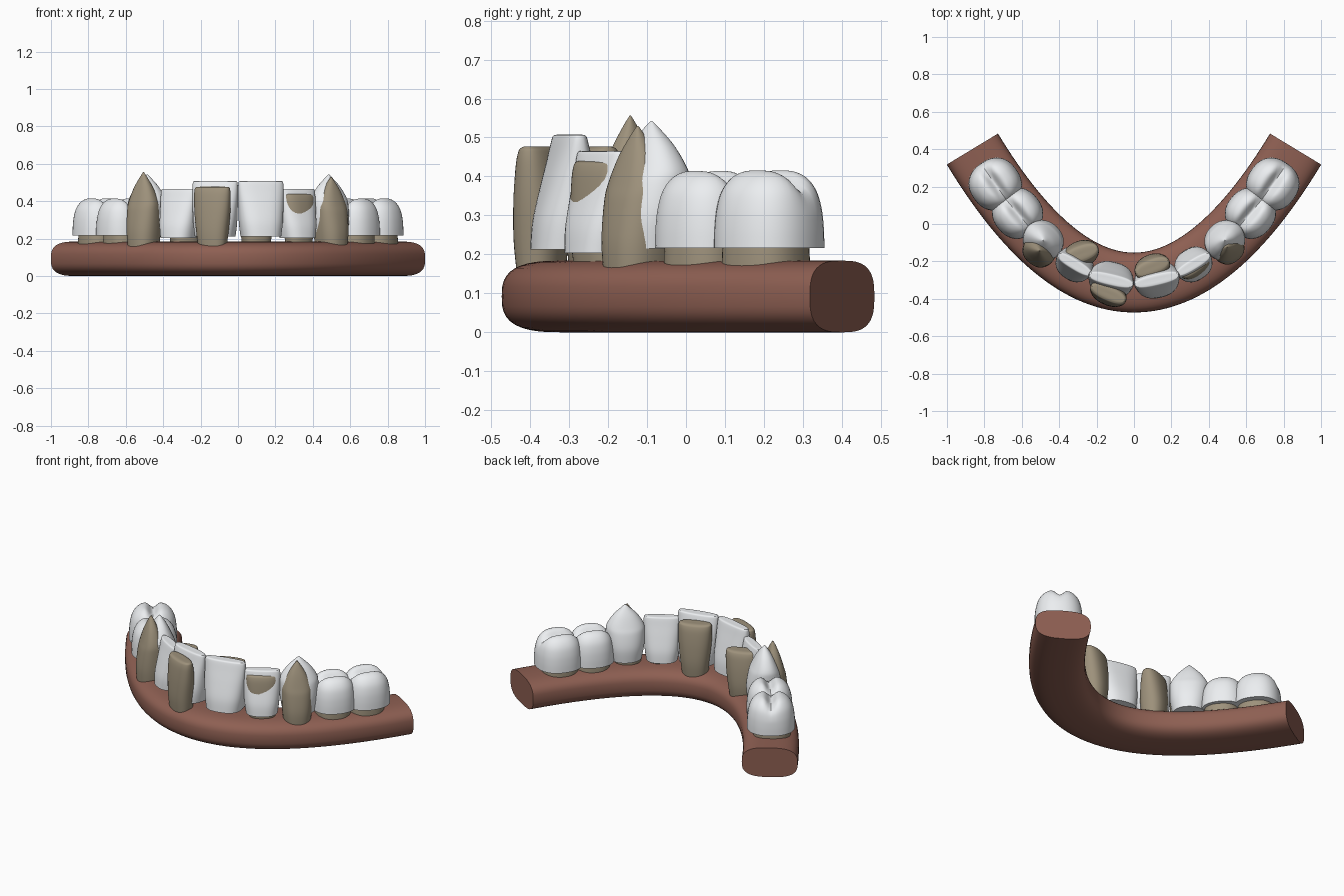
import bpy, bmesh, math

if "Cube" in bpy.data.objects:
    bpy.data.objects.remove(bpy.data.objects["Cube"])

def material(name, rgb):
    m = bpy.data.materials.new(name)
    m.diffuse_color = (*rgb, 1)
    m.use_nodes = True
    m.node_tree.nodes["Principled BSDF"].inputs["Base Color"].default_value = m.diffuse_color
    return m

GUM = material("gum", (0.27, 0.115, 0.085))
ENAMEL = material("enamel", (0.84, 0.86, 0.88))
DENTIN = material("dentin", (0.34, 0.285, 0.2))

def arch(x):
    """Point height and angle of the parabolic dental arch at x."""
    return -0.313 + 0.956 * x * x, math.atan(2 * 0.956 * x)

def spline(pts, steps=5):
    """Catmull-Rom smoothing of a profile."""
    p = [pts[0]] + pts + [pts[-1]]
    out = []
    for i in range(1, len(p) - 2):
        for s in range(steps):
            t = s / steps
            out.append([0.5 * (2 * b + (c - a) * t + (2 * a - 5 * b + 4 * c - d) * t * t
                               + (3 * b - a - 3 * c + d) * t ** 3)
                        for a, b, c, d in zip(*p[i - 1:i + 3])])
    return out + [list(pts[-1])]

def oval(n, e):
    """Unit superellipse with n points."""
    for i in range(n):
        c, s = math.cos(2 * math.pi * i / n), math.sin(2 * math.pi * i / n)
        yield (math.copysign(abs(c) ** (2 / e), c), math.copysign(abs(s) ** (2 / e), s))

def loft(name, rings, mat, angle=40):
    """Skin a list of closed rings and cap both ends."""
    bm = bmesh.new()
    rows = [[bm.verts.new(co) for co in r] for r in rings]
    n = len(rows[0])
    for a, b in zip(rows, rows[1:]):
        for i in range(n):
            bm.faces.new((a[i], a[(i + 1) % n], b[(i + 1) % n], b[i]))
    bm.faces.new(rows[0][::-1])
    bm.faces.new(rows[-1])
    bmesh.ops.recalc_face_normals(bm, faces=bm.faces)
    me = bpy.data.meshes.new(name)
    bm.to_mesh(me)
    bm.free()
    me.materials.append(mat)
    ob = bpy.data.objects.new(name, me)
    bpy.context.collection.objects.link(ob)
    bpy.ops.object.select_all(action='DESELECT')
    ob.select_set(True)
    bpy.context.view_layer.objects.active = ob
    bpy.ops.object.shade_smooth_by_angle(angle=math.radians(angle))
    return ob

# Profiles: (height fraction, width fraction, depth fraction)
INCISOR = [(0, .86, 1), (.25, .94, .93), (.55, .98, .7), (.8, 1, .48), (.95, .99, .35),
           (.99, .96, .29), (1, .9, .2), (1, .4, .06), (1, .02, .01)]
CANINE = [(0, .84, .95), (.25, .97, 1), (.5, 1, .86), (.63, .94, .7), (.8, .62, .45),
          (.93, .24, .2), (1, .02, .02)]
MOLAR = [(0, 1, 1), (.25, .99, .99), (.5, .95, .95), (.72, .86, .86), (.88, .7, .7),
         (.97, .5, .5), (1, .3, .3), (1.0, .02, .02)]
STUMP = [(0, .72, .85), (.3, .85, 1), (.6, .96, .95), (.85, 1, .8), (.96, .98, .65),
         (.99, .93, .5), (1, .8, .3), (1, .02, .01)]

def tooth(name, profile, mat, x, y, angle, w, d, z0, z1, e=2.4, groove=0):
    ca, sa = math.cos(angle), math.sin(angle)
    rings = []
    for t, fw, fd in spline(profile):
        ring = []
        for u, v in oval(40, e):
            u, v = u * fw * w, v * fd * d
            # fissure running along the chewing surface
            z = z0 + (z1 - z0) * t - groove * math.exp(-(v / .028) ** 2) * max(0, t - .4) / .6
            ring.append((x + u * ca - v * sa, y + u * sa + v * ca, z))
        rings.append(ring)
    return loft(name, rings, mat)

# Gum arch: rounded section swept along the parabola
rings = []
for i in range(65):
    x = -0.864 + 1.728 * i / 64
    y, a = arch(x)
    rings.append([(x + v * 0.16 * math.sin(a), y - v * 0.16 * math.cos(a), 0.092 + h * 0.092)
                  for v, h in oval(40, 2.9)])
loft("gum", rings, GUM, 50)

# Crowns, mirrored left and right
for side, s in (("left", -1), ("right", 1)):
    for kind, prof, x, w, d, z0, z1, e, g in (
            ("central_incisor", INCISOR, .122, .124, .097, .212, .507, 2.6, 0),
            ("lateral_incisor", INCISOR, .318, .106, .088, .203, .465, 2.6, 0),
            ("canine", CANINE, .485, .112, .103, .215, .542, 2.2, 0),
            ("premolar", MOLAR, .622, .130, .132, .217, .417, 2.3, .04),
            ("molar", MOLAR, .742, .135, .138, .217, .418, 2.3, .04)):
        y, a = arch(x)
        tooth(f"{side}_{kind}_crown", prof, ENAMEL, s * x, y, s * a, w, d, z0, z1, e, g)

# Prepared stumps, each set slightly off its crown
R = math.radians
for name, prof, x, y, a, w, d, z1 in (
        ("left_central", STUMP, -.137, -.372, -24, .103, .062, .477),
        ("right_central", STUMP, .098, -.232, 21, .098, .070, .477),
        ("left_lateral", STUMP, -.283, -.160, 20, .098, .070, .435),
        ("right_lateral", STUMP, .325, -.222, 36, .095, .060, .440),
        ("left_canine", CANINE, -.505, -.143, -38, .090, .084, .556),
        ("right_canine", CANINE, .498, -.124, 40, .088, .090, .530),
        ("left_premolar", MOLAR, -.612, .052, -50, .103, .105, .370),
        ("right_premolar", MOLAR, .622, .052, 50, .103, .105, .370),
        ("left_molar", MOLAR, -.742, .205, -55, .108, .108, .370),
        ("right_molar", MOLAR, .742, .205, 55, .108, .108, .370)):
    tooth(name + "_stump", prof, DENTIN, x, y, R(a), w, d, .13, z1, 2.4)
